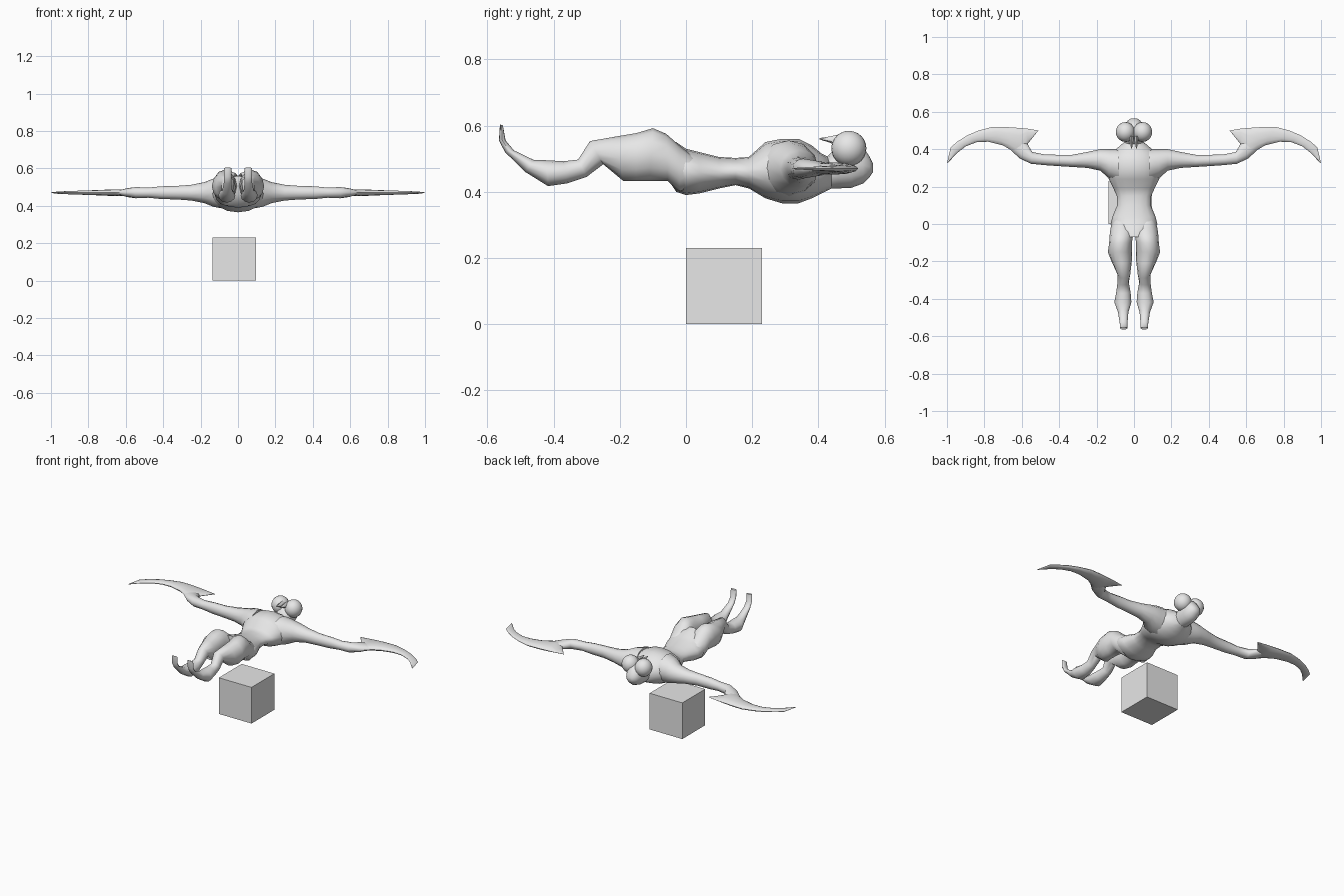
import bpy
import bmesh
import math
from mathutils import Vector

default_cube = bpy.data.objects.get("Cube")
if default_cube:
    bpy.data.objects.remove(default_cube, do_unlink=True)

# One plain material
grey = bpy.data.materials.new("light grey")
grey.use_nodes = True
colour = (0.8, 0.8, 0.8, 1)
grey.diffuse_color = colour
grey.node_tree.nodes["Principled BSDF"].inputs["Base Color"].default_value = colour


def finish(bm, name, mirror=False, smooth=True):
    """Turn a bmesh into a named object, optionally mirrored across x."""
    bmesh.ops.recalc_face_normals(bm, faces=bm.faces[:])
    mesh = bpy.data.meshes.new(name)
    bm.to_mesh(mesh)
    bm.free()
    mesh.materials.append(grey)
    obj = bpy.data.objects.new(name, mesh)
    bpy.context.collection.objects.link(obj)
    if mirror:
        modifier = obj.modifiers.new("mirror", 'MIRROR')
        modifier.use_mirror_merge = False
    if smooth:
        bpy.ops.object.select_all(action='DESELECT')
        obj.select_set(True)
        bpy.context.view_layer.objects.active = obj
        bpy.ops.object.shade_smooth_by_angle(angle=math.radians(50))
    return obj


def loft(name, sections, sides=12, mirror=False):
    """Skin elliptical rings; each ring spans two edge points and a half-width vector."""
    bm = bmesh.new()
    rings = []
    for edge_a, edge_b, side in sections:
        a, b, side = Vector(edge_a), Vector(edge_b), Vector(side)
        ring = []
        for i in range(sides):
            t = math.tau * i / sides
            ring.append(bm.verts.new((a + b) / 2 + (a - b) / 2 * math.cos(t) + side * math.sin(t)))
        rings.append(ring)
    for low, high in zip(rings, rings[1:]):
        for i in range(sides):
            j = (i + 1) % sides
            bm.faces.new((low[i], low[j], high[j], high[i]))
    bm.faces.new(rings[0])
    bm.faces.new(rings[-1])
    return finish(bm, name, mirror)


def ball(name, centre, radii, mirror=False):
    bm = bmesh.new()
    bmesh.ops.create_uvsphere(bm, u_segments=20, v_segments=12, radius=1)
    bmesh.ops.scale(bm, vec=radii, verts=bm.verts[:])
    bmesh.ops.translate(bm, vec=centre, verts=bm.verts[:])
    return finish(bm, name, mirror)


# Torso: y, top z, bottom z, half width
torso = [
    (-.07, .56, .46, .06), (-.03, .55, .40, .11), (0, .53, .39, .125),
    (.04, .52, .395, .115), (.10, .505, .41, .09), (.15, .502, .42, .092),
    (.19, .505, .41, .11), (.24, .55, .38, .135), (.29, .56, .365, .145),
    (.34, .56, .365, .145), (.38, .54, .38, .12), (.41, .515, .395, .085),
    (.44, .50, .41, .05),
]
loft("torso", [((0, y, t), (0, y, b), (w, 0, 0)) for y, t, b, w in torso], sides=16)

# Legs: upper y z, lower y z, inner x, outer x
legs = [
    (.03, .50, .02, .42, .03, .11), (-.02, .54, -.02, .40, 0, .125),
    (-.06, .575, -.055, .432, .004, .13), (-.10, .592, -.11, .432, .012, .133),
    (-.15, .577, -.15, .432, .012, .14), (-.21, .567, -.19, .433, .012, .12),
    (-.29, .553, -.25, .483, .02, .088), (-.326, .497, -.30, .445, .028, .088),
    (-.37, .492, -.36, .425, .018, .095), (-.42, .495, -.417, .417, .014, .105),
    (-.46, .496, -.486, .46, .03, .085), (-.52, .525, -.547, .52, .035, .076),
    (-.545, .555, -.565, .555, .036, .075), (-.553, .60, -.562, .604, .036, .075),
]
loft("legs", [((.5 * (i + o), ya, za), (.5 * (i + o), yb, zb), (.5 * (o - i), 0, 0))
              for ya, za, yb, zb, i, o in legs], mirror=True)

# Arms and hooked blades lie flat: front x y, back x y, half thickness
ARM_Z = .47


def flat_limb(name, rows):
    loft(name, [((xa, ya, ARM_Z), (xb, yb, ARM_Z), (0, 0, h))
                for xa, ya, xb, yb, h in rows], mirror=True)


flat_limb("arms", [
    (.08, .40, .08, .22, .085), (.13, .40, .135, .245, .075), (.18, .40, .18, .285, .056),
    (.25, .385, .25, .30, .042), (.33, .37, .33, .305, .036), (.41, .37, .41, .31, .034),
    (.48, .372, .48, .315, .027), (.545, .385, .55, .322, .03),
    (.57, .43, .61, .35, .024), (.61, .46, .67, .405, .01),
])
flat_limb("arm_blades", [
    (.51, .50, .515, .495, .002), (.57, .51, .567, .43, .008),
    (.62, .514, .60, .35, .018), (.68, .518, .65, .39, .018),
    (.755, .52, .70, .42, .015), (.83, .50, .78, .44, .012),
    (.89, .475, .84, .438, .01), (.945, .44, .90, .415, .008),
    (.98, .41, .945, .38, .006), (1, .325, .992, .33, .002),
])

# Head: skull, bulging eyes and small mouthparts
head = [
    (.42, .50, .41, .05), (.46, .54, .41, .052), (.50, .55, .412, .055),
    (.535, .535, .425, .045), (.555, .505, .445, .032), (.565, .485, .46, .014),
]
loft("head", [((0, y, t), (0, y, b), (w, 0, 0)) for y, t, b, w in head])
ball("eyes", (.046, .492, .531), (.051, .053, .053), mirror=True)
mouth = [(.47, .575, .53, .012), (.435, .567, .548, .01), (.403, .562, .558, .002)]
loft("mouthparts", [((.013, y, t), (.013, y, b), (w, 0, 0)) for y, t, b, w in mouth],
     sides=6, mirror=True)

# Separate block beneath the body
block = bmesh.new()
bmesh.ops.create_cube(block, size=.23)
bmesh.ops.translate(block, vec=(-.02, .115, .115), verts=block.verts[:])
finish(block, "ground_block", smooth=False)
